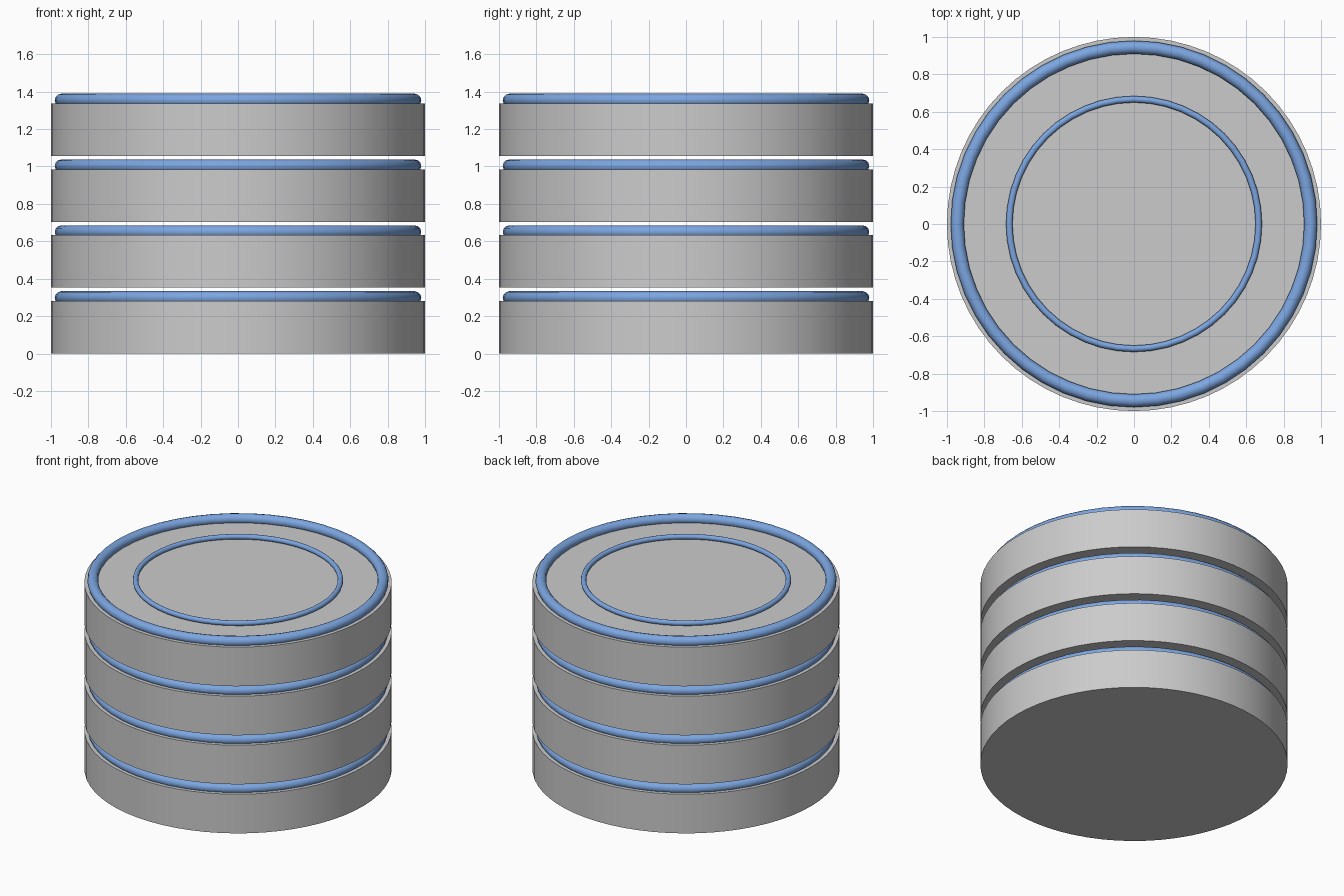
import bpy

LAYERS = 4
SPACING = 0.352
DISC_HEIGHT = 0.281
RING_LIFT = 0.298

cube = bpy.data.objects.get("Cube")
if cube:
    bpy.data.objects.remove(cube, do_unlink=True)

# Blue ring material
blue = bpy.data.materials.new("ring_blue")
blue.use_nodes = True
color = (0.2, 0.38, 0.75, 1)
blue.diffuse_color = color
blue.node_tree.nodes["Principled BSDF"].inputs["Base Color"].default_value = color


def finish(name):
    obj = bpy.context.object
    obj.name = name
    bpy.ops.object.shade_smooth_by_angle()
    return obj


def add_disc(name, base):
    bpy.ops.mesh.primitive_cylinder_add(
        vertices=64, radius=1, depth=DISC_HEIGHT,
        location=(0, 0, base + DISC_HEIGHT / 2))
    finish(name)


def add_ring(name, base, radius, thickness):
    bpy.ops.mesh.primitive_torus_add(
        major_radius=radius, minor_radius=thickness,
        major_segments=48, minor_segments=12,
        location=(0, 0, base + RING_LIFT))
    bpy.ops.object.shade_smooth()
    ring = bpy.context.object
    ring.name = name
    ring.data.materials.append(blue)


# Stack of discs, each topped by a thick outer and a thin inner ring
for i in range(LAYERS):
    base = i * SPACING
    add_disc(f"disc_{i + 1}", base)
    add_ring(f"outer_ring_{i + 1}", base, 0.945, 0.035)
    add_ring(f"inner_ring_{i + 1}", base, 0.667, 0.0175)
